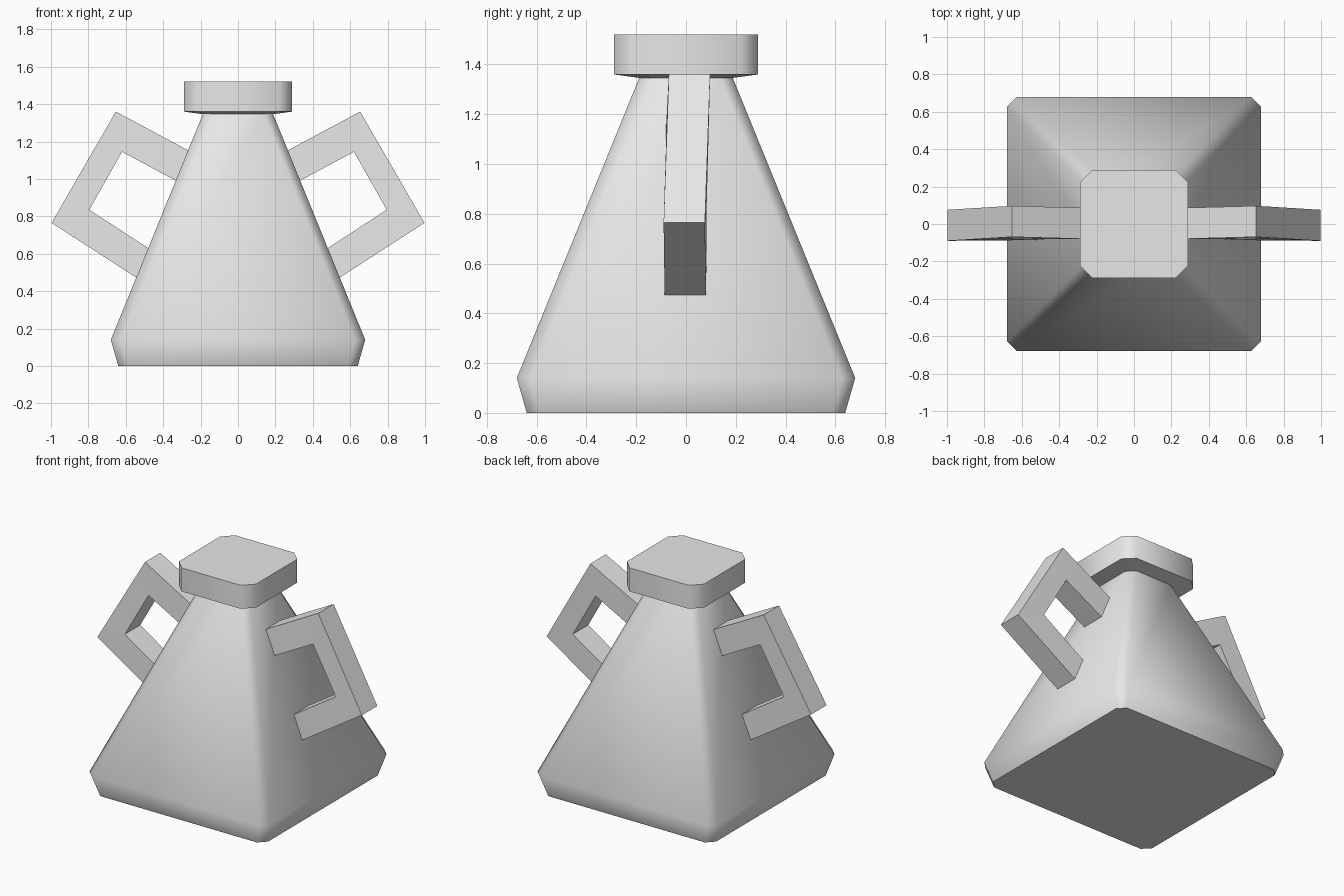
import bpy
import bmesh
import math

cube = bpy.data.objects.get("Cube")
if cube:
    bpy.data.objects.remove(cube, do_unlink=True)

grey = bpy.data.materials.new("plain grey")
grey.use_nodes = True
colour = (0.8, 0.8, 0.8, 1)
grey.diffuse_color = colour
grey.node_tree.nodes["Principled BSDF"].inputs["Base Color"].default_value = colour


def finish(bm, name, smooth_angle=None):
    bmesh.ops.recalc_face_normals(bm, faces=bm.faces)
    mesh = bpy.data.meshes.new(name)
    bm.to_mesh(mesh)
    bm.free()
    mesh.materials.append(grey)
    if smooth_angle:
        mesh.shade_smooth()
        mesh.set_sharp_from_angle(angle=math.radians(smooth_angle))
    obj = bpy.data.objects.new(name, mesh)
    bpy.context.collection.objects.link(obj)
    return obj


def loft(name, rings):
    """Stack squares with cut corners: each ring is (half width, corner cut, height)."""
    bm = bmesh.new()
    loops = []
    for half, cut, z in rings:
        a = half - cut
        outline = [(half, -a), (half, a), (a, half), (-a, half),
                   (-half, a), (-half, -a), (-a, -half), (a, -half)]
        loops.append([bm.verts.new((x, y, z)) for x, y in outline])
    for low, high in zip(loops, loops[1:]):
        for i in range(8):
            j = (i + 1) % 8
            bm.faces.new((low[i], low[j], high[j], high[i]))
    bm.faces.new(loops[0])
    bm.faces.new(loops[-1])
    return finish(bm, name, 50)


# Tapered body and wide stopper
loft("flask_body", [(0.64, 0.05, 0), (0.68, 0.053, 0.14), (0.188, 0.05, 1.346)])
loft("stopper", [(0.188, 0.05, 1.346), (0.29, 0.068, 1.36), (0.29, 0.068, 1.52)])

# Angular handles: (outer x, z), (inner x, z), sideways lean of outer and inner edge
HANDLE = [((0.15, 1.09), (0.20, 0.92), 0.0, 0.0),
          ((0.653, 1.36), (0.62, 1.145), 0.014, 0.005),
          ((0.997, 0.765), (0.795, 0.835), -0.007, 0.0),
          ((0.45, 0.412), (0.40, 0.578), -0.002, 0.0)]
HALF_DEPTH = 0.083


def handle(name, side):
    bm = bmesh.new()
    sections = []
    for (ox, oz), (ix, iz), outer_lean, inner_lean in HANDLE:
        corners = [(ox, outer_lean - HALF_DEPTH, oz), (ox, outer_lean + HALF_DEPTH, oz),
                   (ix, inner_lean + HALF_DEPTH, iz), (ix, inner_lean - HALF_DEPTH, iz)]
        sections.append([bm.verts.new((side * x, y, z)) for x, y, z in corners])
    for first, second in zip(sections, sections[1:]):
        for i in range(4):
            j = (i + 1) % 4
            bm.faces.new((first[i], first[j], second[j], second[i]))
    bm.faces.new(sections[0])
    bm.faces.new(sections[-1])
    return finish(bm, name)


handle("left_handle", 1)
handle("right_handle", -1)
